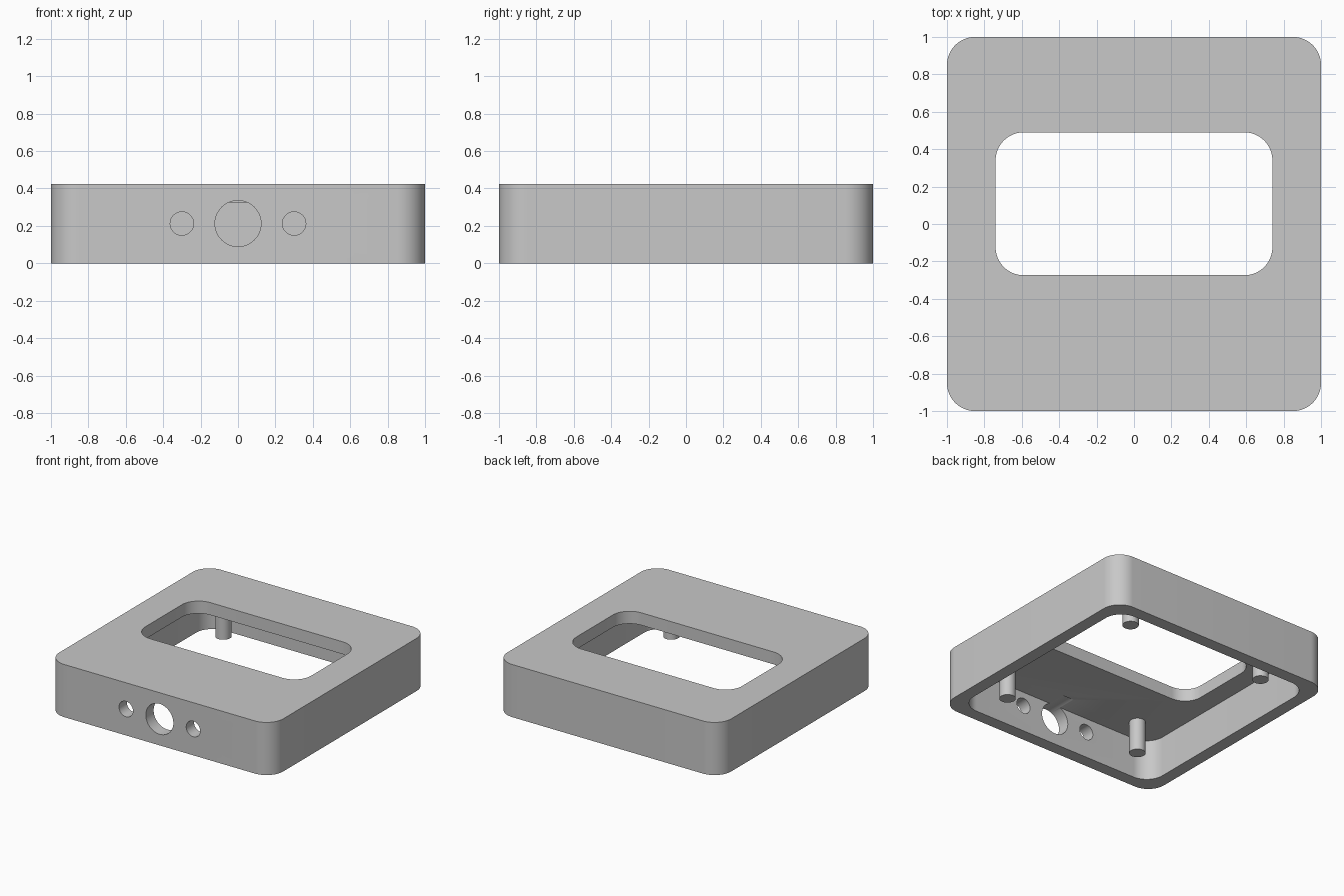
import bpy
import bmesh
from math import cos, sin, pi, radians
from mathutils import Matrix

cube = bpy.data.objects.get("Cube")
if cube:
    bpy.data.objects.remove(cube, do_unlink=True)

HEIGHT = 0.425
WALL = 0.1
CEILING = HEIGHT - 0.1
CORNER = 0.15

grey = bpy.data.materials.new("plain grey")
grey.use_nodes = True
colour = (0.58, 0.58, 0.58, 1)
grey.diffuse_color = colour
grey.node_tree.nodes["Principled BSDF"].inputs["Base Color"].default_value = colour


def add_object(name, bm):
    bmesh.ops.recalc_face_normals(bm, faces=bm.faces)
    mesh = bpy.data.meshes.new(name)
    bm.to_mesh(mesh)
    bm.free()
    mesh.materials.append(grey)
    obj = bpy.data.objects.new(name, mesh)
    bpy.context.collection.objects.link(obj)
    return obj


def rounded_block(name, half_x, half_y, z0, z1, y=0, radius=CORNER, steps=16):
    """Upright block with rounded vertical corners."""
    bm = bmesh.new()
    outline = []
    for quarter, (sx, sy) in enumerate([(1, 1), (-1, 1), (-1, -1), (1, -1)]):
        for i in range(steps + 1):
            a = (quarter + i / steps) * pi / 2
            outline.append(bm.verts.new((sx * (half_x - radius) + radius * cos(a),
                                         y + sy * (half_y - radius) + radius * sin(a), z0)))
    base = bm.faces.new(outline)
    top = bmesh.ops.extrude_face_region(bm, geom=[base])["geom"]
    bmesh.ops.translate(bm, vec=(0, 0, z1 - z0),
                        verts=[g for g in top if isinstance(g, bmesh.types.BMVert)])
    return add_object(name, bm)


def cylinder(name, radius, length, centre, turn=0):
    bm = bmesh.new()
    bmesh.ops.create_cone(bm, cap_ends=True, segments=48, radius1=radius, radius2=radius,
                          depth=length,
                          matrix=Matrix.Translation(centre) @ Matrix.Rotation(turn, 4, "X"))
    return add_object(name, bm)


def select_only(obj):
    bpy.ops.object.select_all(action="DESELECT")
    obj.select_set(True)
    bpy.context.view_layer.objects.active = obj


def cut(target, cutter):
    cutter.hide_render = True
    mod = target.modifiers.new("cut", "BOOLEAN")
    mod.operation = "DIFFERENCE"
    mod.solver = "EXACT"
    mod.object = cutter
    select_only(target)
    bpy.ops.object.modifier_apply(modifier=mod.name)
    bpy.data.objects.remove(cutter, do_unlink=True)


def smooth(obj):
    select_only(obj)
    bpy.ops.object.shade_smooth_by_angle(angle=radians(30))


# Open-bottomed housing shell
housing = rounded_block("housing", 1, 1, 0, HEIGHT)
cut(housing, rounded_block("cavity_cutter", 1 - WALL, 1 - WALL, -0.1, CEILING))

# Rounded window through the top, set towards the back
cut(housing, rounded_block("window_cutter", 0.74, 0.382, 0.2, 0.6, y=0.108))

# Large front hole between two small ones
for x, radius in [(-0.3, 0.0625), (0, 0.123), (0.3, 0.0625)]:
    cut(housing, cylinder("hole_cutter", radius, 0.4, (x, -0.95, HEIGHT / 2), pi / 2))
smooth(housing)

# Four mounting pegs hanging from the ceiling
PEG_END = 0.065
peg_top = CEILING + 0.01
for x, side in [(-0.62, "right"), (0.62, "left")]:
    for y, end in [(-0.7, "front"), (0.7, "back")]:
        smooth(cylinder(f"{end}_{side}_peg", 0.06, peg_top - PEG_END,
                        (x, y, (peg_top + PEG_END) / 2)))
